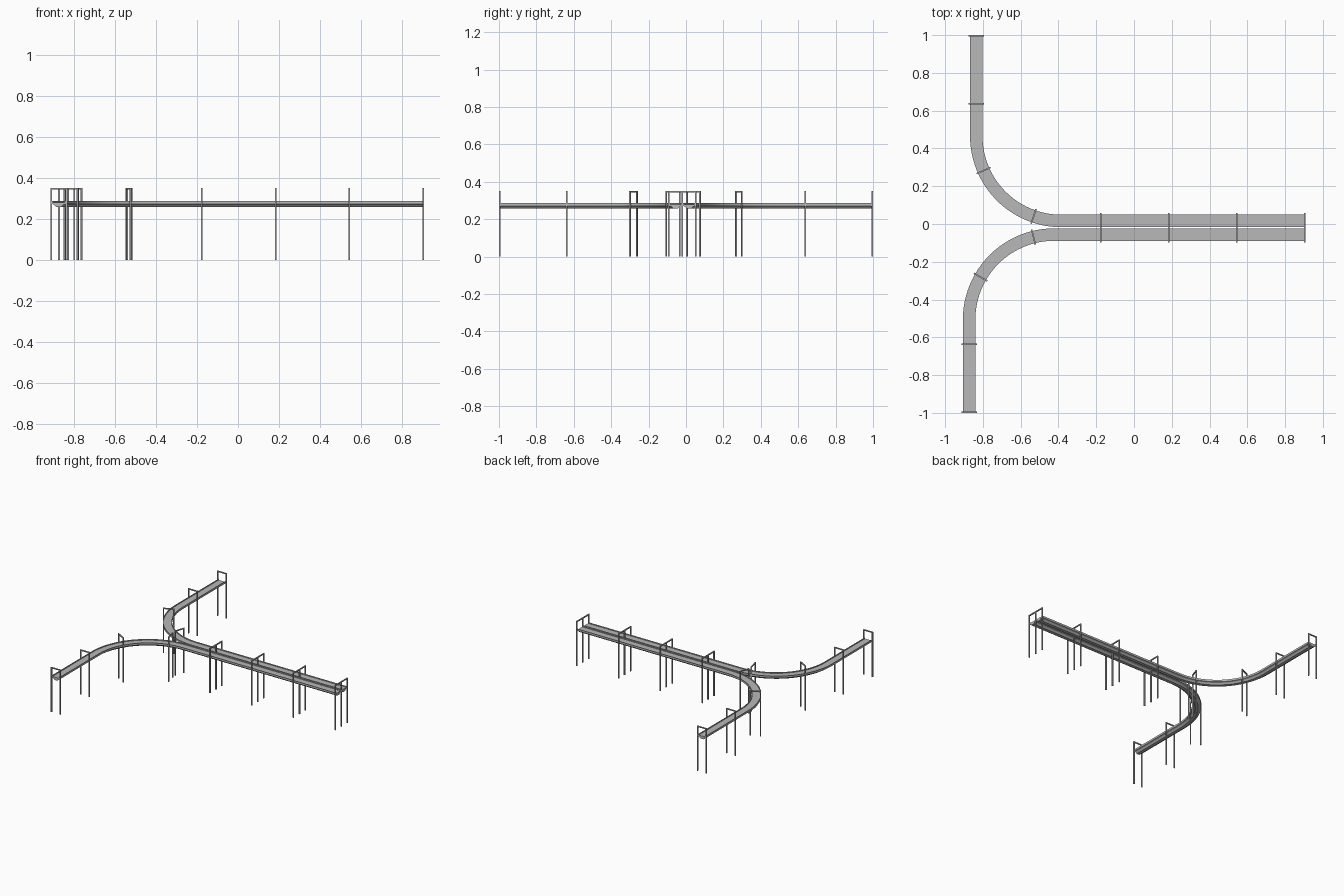
import bpy, bmesh, math
from mathutils import Vector, Matrix

cube = bpy.data.objects.get("Cube")
if cube:
    bpy.data.objects.remove(cube, do_unlink=True)

grey = bpy.data.materials.new("steel grey")
grey.use_nodes = True
COLOUR = (0.48, 0.48, 0.48, 1)
grey.diffuse_color = COLOUR
grey.node_tree.nodes["Principled BSDF"].inputs["Base Color"].default_value = COLOUR

RADIUS, END_X, END_Y = 0.45, 0.903, 0.996
POST, TOP, HALF_GATE = 0.008, 0.35, 0.037

# Track cross-section: side lips, flat deck and a tapered belly
HALF = [(0.012, 0.257), (0.022, 0.268), (0.033, 0.272),
        (0.033, 0.287), (0.028, 0.287), (0.028, 0.280)]
SECTION = HALF + [(-u, z) for u, z in reversed(HALF)]


def finish(name, bm):
    bmesh.ops.recalc_face_normals(bm, faces=bm.faces)
    mesh = bpy.data.meshes.new(name)
    bm.to_mesh(mesh)
    bm.free()
    mesh.materials.append(grey)
    obj = bpy.data.objects.new(name, mesh)
    bpy.context.collection.objects.link(obj)
    return obj


def arc_point(y0, x_end, side, angle):
    """Position and heading on the bend, angle measured from the straight."""
    cx, cy = x_end + RADIUS, y0 + side * RADIUS
    pos = Vector((cx - RADIUS * math.sin(angle), cy - side * RADIUS * math.cos(angle), 0))
    return pos, Vector((-math.cos(angle), side * math.sin(angle), 0))


def build_track(name, y0, x_end, side):
    """Sweep the section along the straight, the bend and the branch."""
    steps = 24
    path = [(Vector((END_X, y0, 0)), Vector((-1, 0, 0)))]
    path += [arc_point(y0, x_end, side, math.pi / 2 * i / steps) for i in range(steps + 1)]
    path.append((Vector((x_end, side * END_Y, 0)), Vector((0, side, 0))))
    bm = bmesh.new()
    rings = []
    for pos, heading in path:
        across = Vector((-heading.y, heading.x, 0))
        rings.append([bm.verts.new(pos + across * u + Vector((0, 0, z))) for u, z in SECTION])
    n = len(SECTION)
    for a, b in zip(rings, rings[1:]):
        for i in range(n):
            j = (i + 1) % n
            bm.faces.new((a[i], a[j], b[j], b[i]))
    bm.faces.new(rings[0])
    bm.faces.new(rings[-1])
    obj = finish(name, bm)
    bpy.ops.object.select_all(action='DESELECT')
    obj.select_set(True)
    bpy.context.view_layer.objects.active = obj
    bpy.ops.object.shade_smooth_by_angle(angle=math.radians(20))


def build_gate(name, pos, heading):
    """Two posts joined by a bar above the track."""
    bm = bmesh.new()

    def box(size, centre):
        mat = Matrix.Translation(centre) @ Matrix.Diagonal((*size, 1))
        bmesh.ops.create_cube(bm, size=1, matrix=mat)

    for s in (-1, 1):
        box((POST, POST, TOP), (0, s * HALF_GATE, TOP / 2))
    box((POST, 2 * HALF_GATE - POST, POST), (0, 0, TOP - POST / 2))
    obj = finish(name, bm)
    obj.location = pos
    obj.rotation_euler.z = math.atan2(heading.y, heading.x)


# Two parallel tracks that bend away to opposite sides
TRACKS = [("back", 0.016, -0.835, 1, (19, 66)),
          ("front", -0.056, -0.873, -1, (14, 60))]
for label, y0, x_end, side, bends in TRACKS:
    build_track(label + "_track", y0, x_end, side)
    gates = [(Vector((x, y0, 0)), Vector((-1, 0, 0))) for x in (0.903, 0.543, 0.184, -0.176)]
    gates += [arc_point(y0, x_end, side, math.radians(a)) for a in bends]
    gates += [(Vector((x_end, side * y, 0)), Vector((0, side, 0))) for y in (0.637, END_Y)]
    for i, (pos, heading) in enumerate(gates):
        build_gate(f"{label}_gate_{i + 1}", pos, heading)
